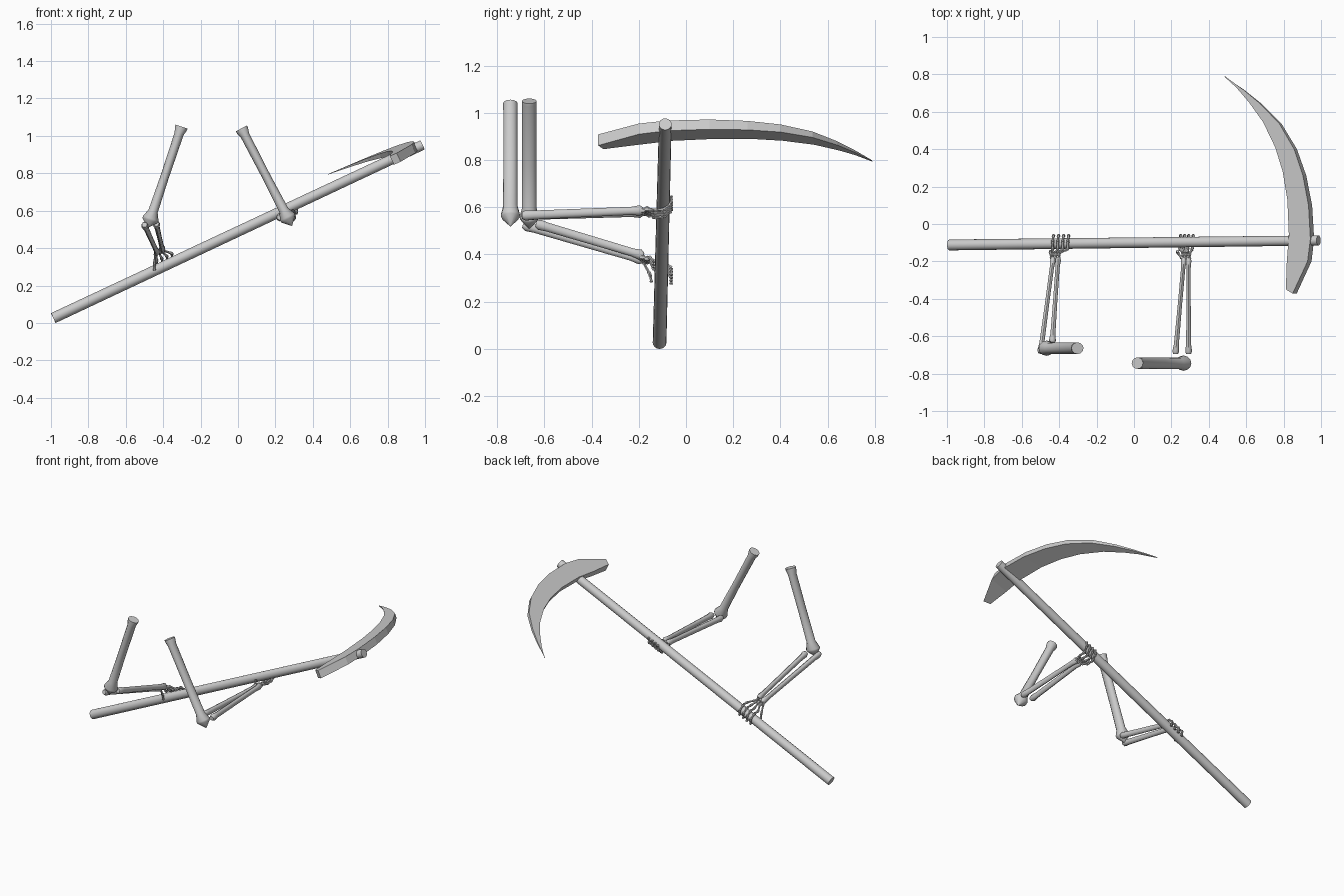
import bpy, bmesh, math
from mathutils import Vector

if "Cube" in bpy.data.objects:
    bpy.data.objects.remove(bpy.data.objects["Cube"])


def finish(name, bm, smooth=True):
    bmesh.ops.recalc_face_normals(bm, faces=bm.faces)
    me = bpy.data.meshes.new(name)
    bm.to_mesh(me)
    bm.free()
    ob = bpy.data.objects.new(name, me)
    bpy.context.collection.objects.link(ob)
    if smooth:
        bpy.ops.object.select_all(action='DESELECT')
        ob.select_set(True)
        bpy.context.view_layer.objects.active = ob
        bpy.ops.object.shade_smooth_by_angle(angle=math.radians(40))
    return ob


def skin(bm, rings):
    """Bridge successive rings of points and cap both ends."""
    vs = [[bm.verts.new(p) for p in r] for r in rings]
    n = len(vs[0])
    for a, b in zip(vs, vs[1:]):
        for i in range(n):
            bm.faces.new((a[i], a[(i + 1) % n], b[(i + 1) % n], b[i]))
    bm.faces.new(vs[0])
    bm.faces.new(vs[-1])


def bone(bm, a, b, profile, ref, sides=10):
    """Turned bone from a to b; profile = (t, radius along ref, other radius)."""
    a, b = Vector(a), Vector(b)
    d = (b - a).normalized()
    w = d.cross(Vector(ref)).normalized()
    u = w.cross(d)
    rings = []
    for t, ru, rw in profile:
        c = a.lerp(b, t)
        rings.append([c + u * ru * math.cos(k * math.tau / sides)
                      + w * rw * math.sin(k * math.tau / sides) for k in range(sides)])
    skin(bm, rings)


Y, Z = (0, 1, 0), (0, 0, 1)

# Long handle
START, END = (-.9875, -.112, .026), (.987, -.088, .952)
bm = bmesh.new()
bone(bm, START, END, [(0, .029, .029), (1, .027, .027)], Y, 16)
finish("handle", bm)

# Curved blade: (outer x, outer y, inner x, inner y, outer and inner thickness)
stations = [
    (.86, -.372, .812, -.35, .052, .052), (.94, -.20, .817, -.20, .05, .042),
    (.955, -.08, .828, -.06, .048, .037), (.945, .10, .82, .13, .046, .034),
    (.915, .26, .795, .28, .042, .03), (.868, .40, .755, .41, .036, .025),
    (.79, .535, .69, .545, .028, .018), (.69, .64, .615, .65, .018, .012),
    (.60, .715, .56, .715, .01, .008), (.492, .79, .489, .788, .002, .002)]


def blade_point(x, y, drop):
    return Vector((x + .42 * drop, y, .97 + .466 * (x - .94) + .05 * y - .9 * drop))


bm = bmesh.new()
skin(bm, [[blade_point(xo - .012, yo, 0), blade_point(xo - .012, yo, to),
           blade_point(xi, yi, ti), blade_point(xi, yi, 0)]
          for xo, yo, xi, yi, to, ti in stations])
finish("blade", bm, smooth=False)

# Upper arms: slim shaft, flared elbow and pointed end
upper = [(0, .031, .034), (.025, .031, .033), (.07, .03, .025), (.5, .03, .023),
         (.84, .031, .026), (.91, .041, .044), (.93, .038, .042), (1, .002, .002)]
for side, a, b in (("left", (-.302, -.664, 1.05), (-.483, -.664, .51)),
                   ("right", (.018, -.744, 1.04), (.288, -.744, .52))):
    bm = bmesh.new()
    bone(bm, a, b, upper, Y, 12)
    finish(side + "_upper_arm", bm)

# Forearms: two bones each
lower = [(0, .014, .014), (.03, .022, .019), (.1, .019, .014), (.5, .018, .012),
         (.9, .017, .012), (.97, .022, .016), (1, .012, .01)]
forearms = {
    "left": [((-.50, -.69, .525), (-.432, -.18, .375)),
             ((-.437, -.635, .53), (-.405, -.18, .395))],
    "right": [((.222, -.695, .565), (.268, -.18, .577)),
              ((.292, -.695, .565), (.292, -.18, .587))]}
for side, pairs in forearms.items():
    bm = bmesh.new()
    for a, b in pairs:
        bone(bm, a, b, lower, Z)
    finish(side + "_forearm", bm)

# Hands: wrist bones and fingers hooked round the handle
joint = [(0, .007, .007), (.12, .009, .009), (.3, .006, .006),
         (.7, .006, .006), (.88, .009, .009), (1, .007, .007)]


def handle_z(x):
    return START[2] + (x - START[0]) * .469


def hand(side, wrist, xs, up):
    bm = bmesh.new()
    wrist = Vector(wrist)
    along = Vector((1, 0, .35)).normalized()
    for row in range(2):
        for k in (-1, 0, 1):
            c = wrist + along * k * .018 + Vector((0, row * .02, -.006 * row * up))
            bone(bm, c - Vector((0, .011, 0)), c + Vector((0, .011, 0)),
                 [(0, .008, .007), (.5, .013, .011), (1, .008, .007)], Z, 6)
    for i, x in enumerate(xs):
        z = handle_z(x) + .032 * up
        base = wrist + along * (i - 1.5) * .013 + Vector((0, .03, 0))
        path = [base, (x, -.135, z + .016 * up), (x, -.095, z + .014 * up),
                (x + .004, -.062, z - .012 * up), (x + .006, -.064, z - .045 * up)]
        for a, b in zip(path, path[1:]):
            bone(bm, a, b, joint, (1, 0, 0), 6)
    # Thumb lies on the near side of the handle
    x = xs[0] - .012
    z = handle_z(x)
    path = [wrist - along * .025, (x, -.152, z + .035 * up), (x, -.146, z + .002 * up)]
    for a, b in zip(path, path[1:]):
        bone(bm, a, b, joint, (1, 0, 0), 6)
    finish(side + "_hand", bm)


hand("left", (-.418, -.185, .382), (-.435, -.408, -.381, -.354), 1)
hand("right", (.28, -.185, .58), (.245, .266, .288, .312), -1)
